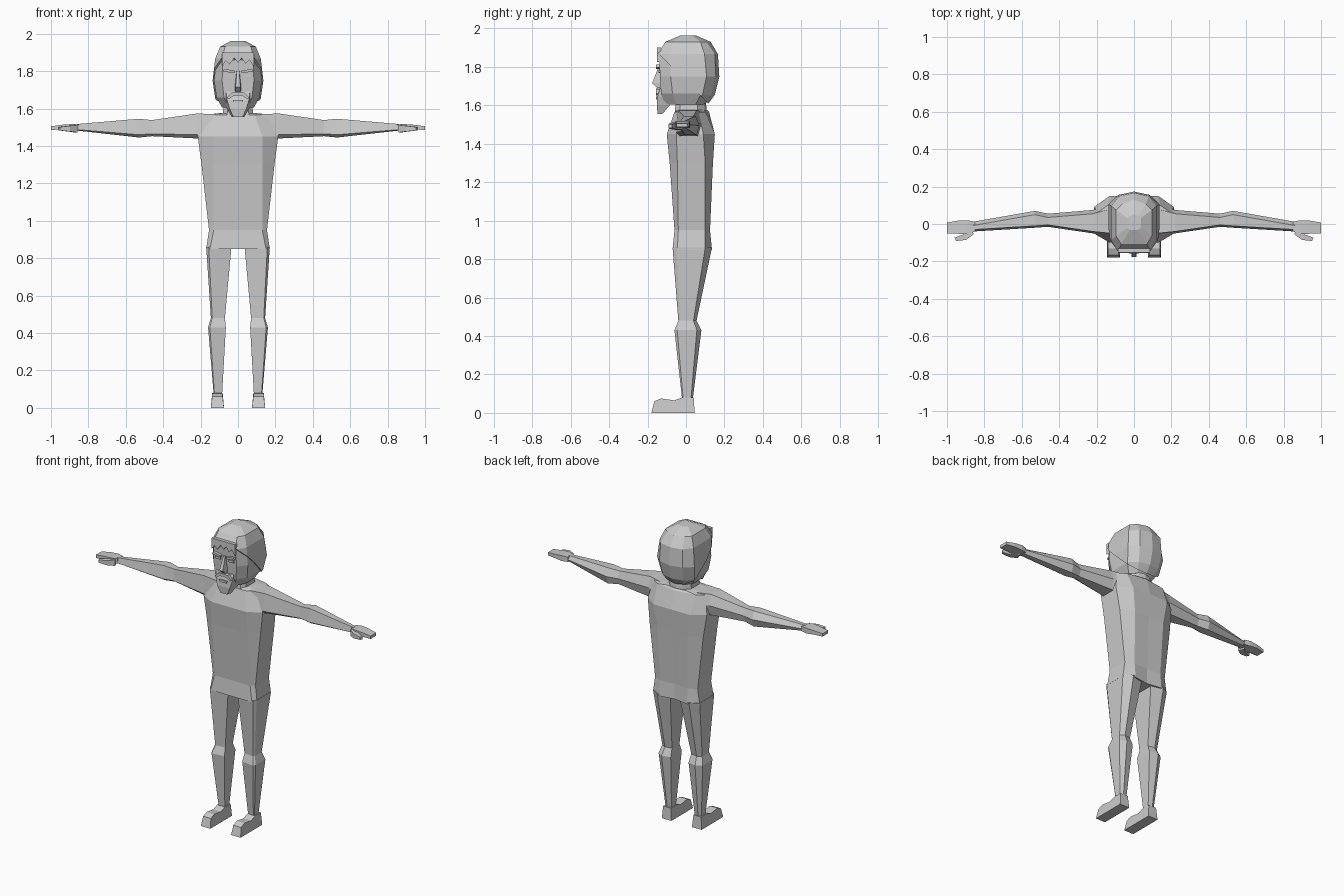
import bpy, bmesh
from mathutils import Vector

cube = bpy.data.objects.get("Cube")
if cube:
    bpy.data.objects.remove(cube)

grey = bpy.data.materials.new("plain grey")
grey.use_nodes = True
grey.diffuse_color = (0.6, 0.6, 0.6, 1)
grey.node_tree.nodes["Principled BSDF"].inputs["Base Color"].default_value = (0.6, 0.6, 0.6, 1)


def finish(name, bm, mirror=False):
    bmesh.ops.recalc_face_normals(bm, faces=bm.faces)
    mesh = bpy.data.meshes.new(name)
    bm.to_mesh(mesh)
    bm.free()
    mesh.materials.append(grey)
    obj = bpy.data.objects.new(name, mesh)
    bpy.context.collection.objects.link(obj)
    if mirror:
        mod = obj.modifiers.new("Mirror", 'MIRROR')
        mod.use_mirror_merge = False
    return obj


def loft(rings, bm=None):
    """Skin a list of equal-length point rings and cap both ends."""
    bm = bm or bmesh.new()
    loops = [[bm.verts.new(p) for p in ring] for ring in rings]
    n = len(loops[0])
    for a, b in zip(loops, loops[1:]):
        for i in range(n):
            j = (i + 1) % n
            bm.faces.new((a[i], a[j], b[j], b[i]))
    bm.faces.new(loops[0])
    bm.faces.new(loops[-1])
    return bm


def body_ring(z, xf, yf, xs, y1, y2, xb, yb, yc):
    """Symmetric section: front panel, flat sides, back panels, spine ridge."""
    half = [(xf, yf), (xs, y1), (xs, y2), (xb, yb)]
    pts = half + [(0, yc)] + [(-x, y) for x, y in reversed(half)]
    return [(x, y, z) for x, y in pts]


def extrude_x(outline, x0, x1, taper=1.0):
    """Prism across x from a side outline of (y, z)."""
    mid, h = (x0 + x1) / 2, (x1 - x0) / 2
    top = max(z for y, z in outline)
    def side(s):
        return [(mid + s * h * (taper if z > 0.6 * top else 1), y, z) for y, z in outline]
    return loft([side(-1), side(1)])


def plate(name, outline, y0, y1, mirror=False):
    """Prism along y from a front outline of (x, z)."""
    return finish(name, loft([[(x, y, z) for x, z in outline] for y in (y0, y1)]), mirror)


# Torso with pelvis
torso = [
    (0.85, .15, -.07, .17, -.045, .10, .10, .135, .12),
    (0.95, .13, -.06, .155, -.04, .10, .10, .125, .12),
    (1.30, .13, -.085, .195, -.045, .10, .11, .14, .14),
    (1.45, .13, -.10, .215, -.05, .09, .13, .15, .15),
    (1.565, .09, -.06, .19, -.03, .065, .14, .10, .12),
    (1.575, .06, -.045, .10, -.02, .06, .07, .10, .11),
]
finish("torso", loft([body_ring(*r) for r in torso]))

# Neck
neck = [(1.55, .06, -.06, .085, -.03, .06, .05, .10, .11),
        (1.65, .05, -.05, .07, -.03, .06, .04, .09, .10)]
finish("neck", loft([body_ring(*r) for r in neck]))

# Legs: z, inner x, outer x, front y, back y
legs = [(0.86, .035, .17, -.07, .135), (0.48, .07, .145, -.04, .055),
        (0.43, .065, .16, -.06, .08), (0.07, .085, .13, -.02, .035)]
rings = []
for z, xi, xo, yf, yb in legs:
    w, d = xo - xi, yb - yf
    rings.append([(xi, yf + .08 * d, z), (xo - .1 * w, yf, z), (xo, yf + .1 * d, z),
                  (xo, yb - .17 * d, z), (xo - .4 * w, yb, z), (xi, yb - .1 * d, z)])
finish("leg", loft(rings), True)

# Feet
foot = [(.045, 0), (.04, .08), (-.02, .08), (-.06, .065), (-.13, .075), (-.165, .06), (-.18, 0)]
finish("foot", extrude_x(foot, .075, .145, .8), True)

# Arms: x, front y, back y, bottom z, top z
arms = [(.12, -.06, .10, 1.43, 1.57), (.22, -.05, .075, 1.44, 1.573),
        (.46, -.015, .055, 1.452, 1.538), (.53, -.02, .07, 1.445, 1.545),
        (.86, -.04, .012, 1.482, 1.517)]
rings = [[(x, yf, zb + .15 * (zt - zb)), (x, yf + .01, zt), (x, yb - .02, zt),
          (x, yb, (zb + zt) / 2), (x, yb - .015, zb), (x, yf + .02, zb)]
         for x, yf, yb, zb, zt in arms]
finish("arm", loft(rings), True)

# Hands with thumbs
hand = [(.85, -.04, .012, 1.484, 1.515), (.89, -.055, .02, 1.482, 1.517),
        (.94, -.052, .018, 1.487, 1.513), (1.0, -.05, .008, 1.486, 1.505)]
rings = [[(x, yf, zb), (x, yf, zt), (x, yb, zt), (x, yb, zb)] for x, yf, yb, zb, zt in hand]
bm = loft(rings)
thumb = [(.865, -.035, .02), (.905, -.07, .015), (.955, -.082, .009)]
loft([[(x - .4 * r, y - r, 1.492 - r), (x - .4 * r, y - r, 1.492 + r),
       (x + .4 * r, y + r, 1.492 + r), (x + .4 * r, y + r, 1.492 - r)] for x, y, r in thumb], bm)
finish("hand", bm, True)

# Head
head = [
    (1.605, .05, -.11, .085, -.05, .05, .05, .09, .10),
    (1.66, .075, -.13, .115, -.07, .08, .07, .125, .14),
    (1.75, .085, -.135, .128, -.08, .10, .08, .145, .162),
    (1.86, .08, -.14, .115, -.08, .09, .075, .14, .155),
    (1.92, .065, -.10, .09, -.06, .07, .06, .10, .12),
    (1.95, .02, -.03, .035, -.02, .03, .02, .04, .05),
]
finish("head", loft([body_ring(*r) for r in head]))

# Hair cap: an enlarged head shell, cut on a slant from forehead to nape
hair = loft([[(x * 1.06, y * 1.07, 1.75 + (z - 1.75) * 1.06) for x, y, z in body_ring(*r)]
             for r in head])
front, nape = Vector((0, -.15, 1.875)), Vector((0, .115, 1.61))
slope = nape - front
bmesh.ops.bisect_plane(hair, geom=hair.verts[:] + hair.edges[:] + hair.faces[:],
                       plane_co=front, plane_no=Vector((0, -slope.z, slope.y)),
                       clear_inner=True)
bmesh.ops.holes_fill(hair, edges=[e for e in hair.edges if e.is_boundary])
finish("hair", hair)

# Jagged fringe over the forehead
fringe = [(-.085, 1.90), (-.085, 1.83), (-.065, 1.855), (-.045, 1.835), (-.02, 1.87), (0, 1.845),
          (.02, 1.87), (.04, 1.84), (.06, 1.86), (.085, 1.825), (.085, 1.90)]
plate("fringe", fringe, -.152, -.13)

# Brows and eyes
plate("brow", [(.02, 1.79), (.02, 1.802), (.075, 1.812), (.08, 1.797)], -.155, -.12, True)
plate("eye", [(.027, 1.768), (.03, 1.782), (.065, 1.784), (.07, 1.77)], -.143, -.12, True)

# Nose: narrow bridge widening to a low tip
nose = [(1.80, .009, -.143), (1.715, .018, -.176), (1.69, .018, -.15)]
finish("nose", loft([[(-w, -.125, z), (-w * .7, y, z), (w * .7, y, z), (w, -.125, z)]
                     for z, w, y in nose]))

# Moustache, beard and chin
plate("moustache", [(0, 1.688), (.035, 1.685), (.06, 1.66), (.05, 1.65), (.025, 1.667),
                    (0, 1.67)], -.156, -.12, True)
beard = [(1.69, .085, -.135, -.07), (1.645, .078, -.148, -.07),
         (1.60, .06, -.152, -.085), (1.555, .033, -.148, -.122)]
finish("beard", loft([[(-w, yb, z), (-w * .75, yf, z), (w * .75, yf, z), (w, yb, z)]
                      for z, w, yf, yb in beard]))
plate("lower_lip", [(0, 1.645), (.028, 1.645), (.022, 1.63), (0, 1.63)], -.157, -.13, True)
